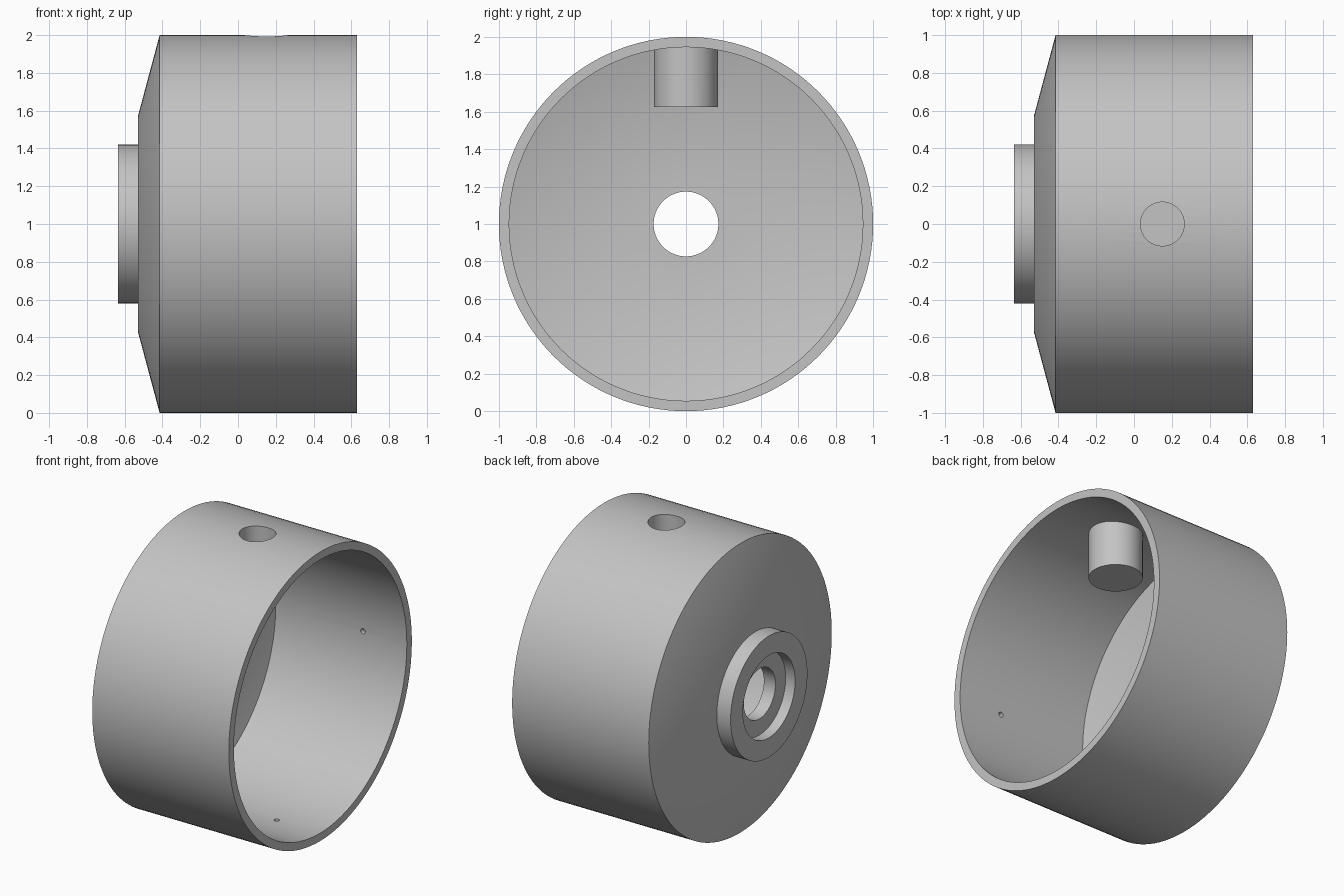
import bpy
import bmesh
import math
from mathutils import Vector, Matrix

cube = bpy.data.objects.get("Cube")
if cube:
    bpy.data.objects.remove(cube, do_unlink=True)

CENTRE = Vector((0, 0, 1))

# Single grey material
grey = bpy.data.materials.new("plain grey")
grey.use_nodes = True
colour = (0.55, 0.55, 0.55, 1)
grey.diffuse_color = colour
grey.node_tree.nodes["Principled BSDF"].inputs["Base Color"].default_value = colour


def finish(name, bm):
    bmesh.ops.recalc_face_normals(bm, faces=bm.faces)
    mesh = bpy.data.meshes.new(name)
    bm.to_mesh(mesh)
    bm.free()
    mesh.materials.append(grey)
    obj = bpy.data.objects.new(name, mesh)
    bpy.context.collection.objects.link(obj)
    return obj


def lathe(name, profile, steps=128):
    """Revolve a closed (x, radius) outline around the housing axis."""
    bm = bmesh.new()
    verts = [bm.verts.new((x, 0, CENTRE.z + r)) for x, r in profile]
    edges = [bm.edges.new((verts[i - 1], verts[i])) for i in range(len(verts))]
    bmesh.ops.spin(bm, geom=verts + edges, cent=CENTRE, axis=(1, 0, 0),
                   angle=math.tau, steps=steps, use_duplicate=False)
    bmesh.ops.remove_doubles(bm, verts=bm.verts, dist=0.0001)
    return finish(name, bm)


def radial_rod(name, x, angle, radius, inner, outer, sides):
    """Cylinder pointing out from the axis; angle 0 is straight up."""
    bm = bmesh.new()
    place = (Matrix.Translation((x, 0, CENTRE.z)) @ Matrix.Rotation(angle, 4, 'X')
             @ Matrix.Translation((0, 0, (inner + outer) / 2)))
    bmesh.ops.create_cone(bm, cap_ends=True, segments=sides, radius1=radius,
                          radius2=radius, depth=outer - inner, matrix=place)
    return finish(name, bm)


def combine(target, other, operation):
    mod = target.modifiers.new(operation.title(), 'BOOLEAN')
    mod.operation = operation
    mod.solver = 'EXACT'
    mod.object = other
    bpy.context.view_layer.objects.active = target
    bpy.ops.object.modifier_apply(modifier=mod.name)
    bpy.data.objects.remove(other, do_unlink=True)


# Hollow cup with sloped end, round boss, counterbore and through hole
housing = lathe("housing", [
    (0.63, 1.0), (-0.415, 1.0), (-0.53, 0.57), (-0.53, 0.42),
    (-0.635, 0.42), (-0.635, 0.285), (-0.563, 0.285), (-0.563, 0.173),
    (-0.475, 0.173), (-0.475, 0.565), (-0.373, 0.945), (0.63, 0.945),
])

# Closed socket hanging inside the top wall, bored from outside
combine(housing, radial_rod("socket", 0.15, 0, 0.17, 0.625, 0.965, 64), 'UNION')
combine(housing, radial_rod("socket_bore", 0.15, 0, 0.116, 0.68, 1.1, 64), 'DIFFERENCE')

# Three shallow pin holes in the inner wall: both sides and the bottom
for quarter in (1, 2, 3):
    pin = radial_rod("pin_hole", 0.295, quarter * math.pi / 2, 0.018, 0.9, 0.975, 24)
    combine(housing, pin, 'DIFFERENCE')

# Smooth walls with crisp rims
bpy.ops.object.select_all(action='DESELECT')
housing.select_set(True)
bpy.context.view_layer.objects.active = housing
bpy.ops.object.shade_smooth_by_angle(angle=math.radians(30))
